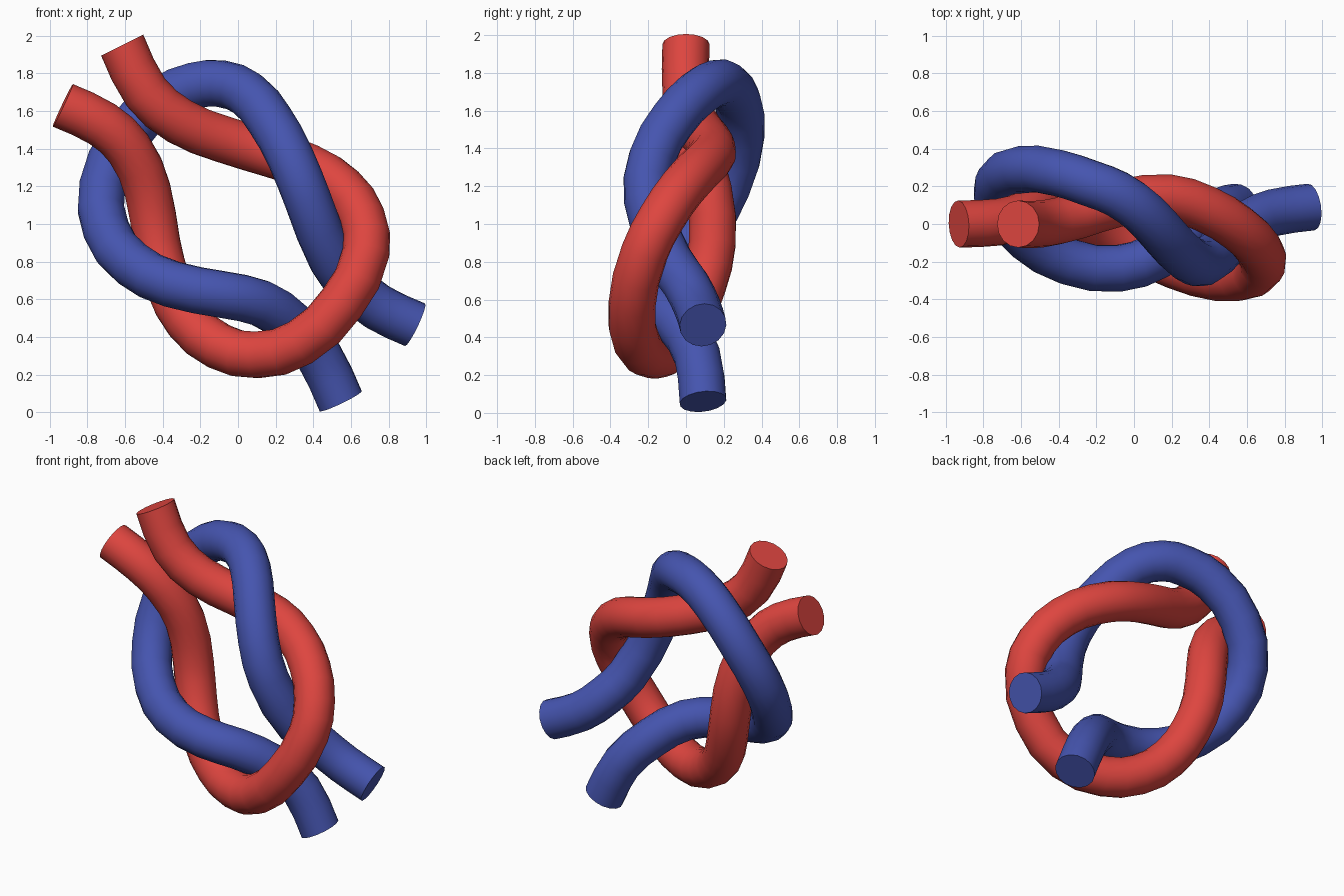
import bpy
from math import radians

ROPE_RADIUS = 0.125


def remove_default_cube():
    cube = bpy.data.objects.get("Cube")
    if cube:
        bpy.data.objects.remove(cube, do_unlink=True)


def make_material(name, colour):
    material = bpy.data.materials.new(name)
    material.use_nodes = True
    material.diffuse_color = colour
    shader = next(n for n in material.node_tree.nodes if n.type == 'BSDF_PRINCIPLED')
    shader.inputs["Base Color"].default_value = colour
    return material


def make_rope(name, path, material):
    """Sweep a capped round section along a smooth path and turn it into a mesh."""
    curve = bpy.data.curves.new(name, 'CURVE')
    curve.dimensions = '3D'
    curve.resolution_u = 2
    curve.bevel_depth = ROPE_RADIUS
    curve.bevel_resolution = 6
    curve.use_fill_caps = True
    curve.twist_mode = 'MINIMUM'
    spline = curve.splines.new('BEZIER')
    spline.bezier_points.add(len(path) - 1)
    for point, position in zip(spline.bezier_points, path):
        point.co = position
        point.handle_left_type = point.handle_right_type = 'AUTO'
    curve.materials.append(material)

    rope = bpy.data.objects.new(name, curve)
    bpy.context.collection.objects.link(rope)
    bpy.ops.object.select_all(action='DESELECT')
    rope.select_set(True)
    bpy.context.view_layer.objects.active = rope
    bpy.ops.object.convert(target='MESH')
    bpy.ops.object.shade_smooth_by_angle(angle=radians(50))
    return bpy.context.object


remove_default_cube()

# Red rope: both ends at the upper left, loop at the lower right
red_path = [
    (-.615, 0, 1.95), (-.49, 0, 1.7), (-.31, .04, 1.545), (-.08, .11, 1.45),
    (.18, .14, 1.37), (.38, .08, 1.3), (.55, -.02, 1.19), (.66, -.13, 1.03),
    (.68, -.22, .85), (.55, -.285, .58), (.33, -.26, .37), (.1, -.17, .305),
    (-.1, -.08, .35), (-.27, .01, .49), (-.37, .09, .68), (-.43, .14, .9),
    (-.48, .12, 1.18), (-.58, .05, 1.4), (-.72, .01, 1.53), (-.93, 0, 1.63),
]

# Blue rope: both ends at the lower right, loop at the upper left
blue_path = [
    (.94, .09, .465), (.74, .06, .56), (.6, 0, .68), (.5, -.09, .81),
    (.37, -.205, 1.13), (.28, -.18, 1.35), (.17, -.07, 1.55), (.05, .06, 1.69),
    (-.09, .16, 1.745), (-.23, .215, 1.735), (-.4, .27, 1.66), (-.6, .29, 1.46),
    (-.72, .22, 1.2), (-.7, .09, .97), (-.56, -.08, .785), (-.35, -.2, .68),
    (-.08, -.235, .625), (.12, -.17, .58), (.28, -.04, .47), (.43, .06, .3),
    (.545, .09, .06),
]

make_rope("red_rope", red_path, make_material("red", (.73, .06, .05, 1)))
make_rope("blue_rope", blue_path, make_material("blue", (.06, .09, .43, 1)))
